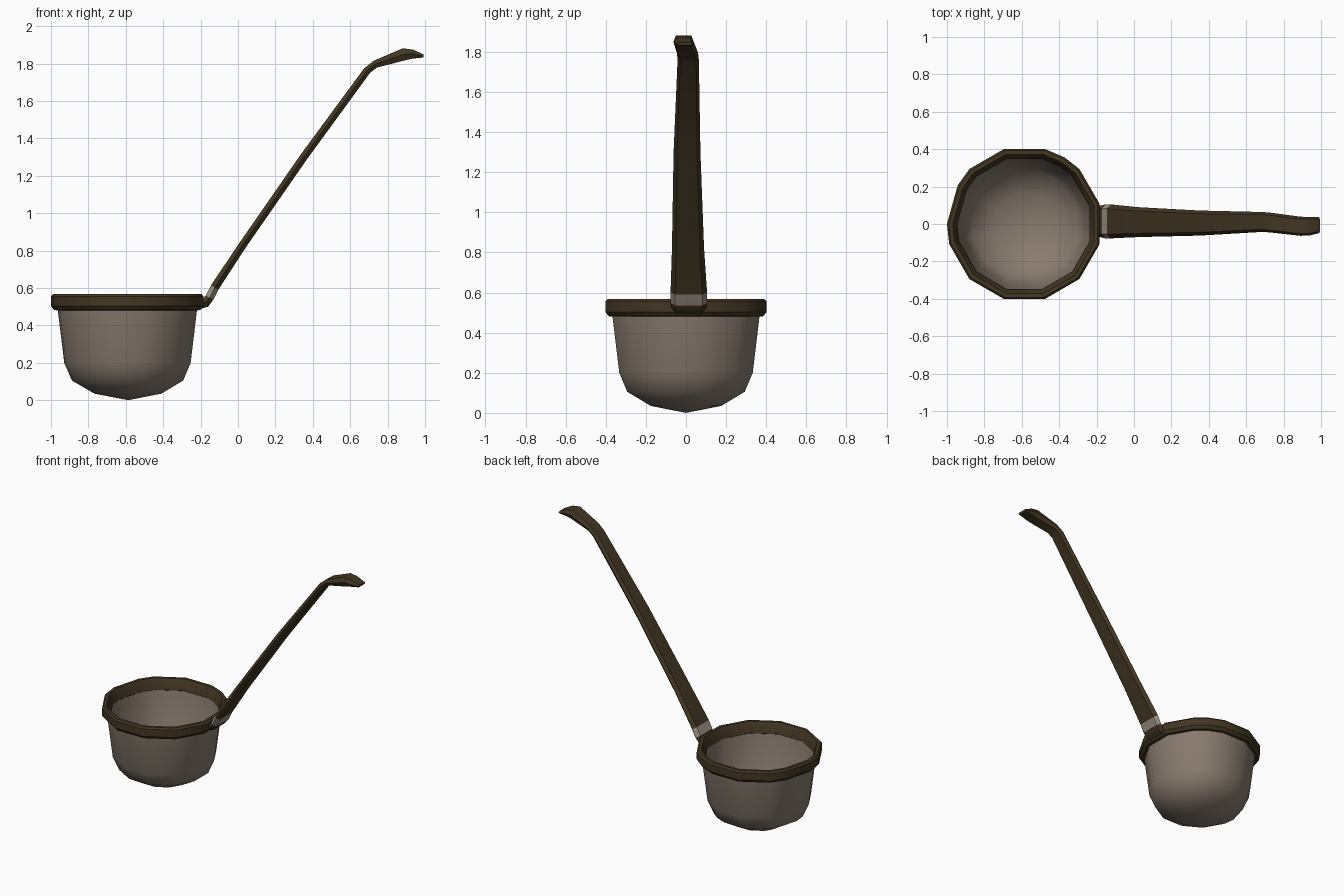
import bpy, bmesh, math
from mathutils import Vector

if "Cube" in bpy.data.objects:
    bpy.data.objects.remove(bpy.data.objects["Cube"])


def material(name, rgb):
    m = bpy.data.materials.new(name)
    m.diffuse_color = (*rgb, 1)
    m.use_nodes = True
    m.node_tree.nodes["Principled BSDF"].inputs["Base Color"].default_value = m.diffuse_color
    return m


BROWN = material("dark bronze", (0.056, 0.038, 0.017))
STEEL = material("worn metal", (0.25, 0.2, 0.16))
PALE = material("pale ferrule", (0.33, 0.28, 0.23))


def finish(name, bm, mats, angle):
    bmesh.ops.recalc_face_normals(bm, faces=bm.faces)
    me = bpy.data.meshes.new(name)
    bm.to_mesh(me)
    bm.free()
    for m in mats:
        me.materials.append(m)
    me.shade_smooth()
    me.set_sharp_from_angle(angle=math.radians(angle))
    ob = bpy.data.objects.new(name, me)
    bpy.context.collection.objects.link(ob)
    return ob


# Slightly irregular twelve-sided outline shared by rim and cup: angle, radius factor
CX = -0.586
OUTLINE = [(a, 1.035) for a in range(15, 360, 30)] + [(59, 1.035), (150, 1.025), (180, 1.03)]
OUTLINE = sorted(p for p in OUTLINE if p[0] != 165)


def lathe(name, profile, mat, angle, closed):
    bm = bmesh.new()
    rings = []
    for r, z in profile:
        if r == 0:
            rings.append([bm.verts.new((CX, 0, z))])
        else:
            rings.append([bm.verts.new((CX + r * f * math.cos(math.radians(a)),
                                        r * f * math.sin(math.radians(a)), z))
                          for a, f in OUTLINE])
    pairs = list(zip(rings, rings[1:])) + ([(rings[-1], rings[0])] if closed else [])
    n = len(OUTLINE)
    for lo, hi in pairs:
        for i in range(n):
            j = (i + 1) % n
            quad = [lo[i % len(lo)], lo[j % len(lo)], hi[j % len(hi)], hi[i % len(hi)]]
            bm.faces.new(list(dict.fromkeys(quad)))
    return finish(name, bm, [mat], angle)


# Cup: outer wall up from the pointed base, then inner wall back down
lathe("cup", [(0, 0), (0.176, 0.035), (0.293, 0.105), (0.333, 0.2), (0.369, 0.5),
              (0.353, 0.5), (0.318, 0.21), (0.278, 0.12), (0.165, 0.052), (0, 0.022)],
      STEEL, 70, False)

# Rolled rim around the mouth
lathe("rim", [(0.362, 0.48), (0.385, 0.482), (0.402, 0.503), (0.402, 0.555),
              (0.392, 0.567), (0.372, 0.567), (0.358, 0.54), (0.348, 0.492)],
      BROWN, 35, True)

# Handle stations: x, z, centre y, half width, half thickness
STATIONS = [(-0.215, 0.515, 0.014, 0.080, 0.030),
            (-0.172, 0.523, 0.014, 0.086, 0.026),
            (-0.152, 0.548, 0.014, 0.091, 0.023),
            (-0.125, 0.602, 0.014, 0.091, 0.023),
            (0.02, 0.822, 0.010, 0.080, 0.021),
            (0.35, 1.298, 0.005, 0.067, 0.021),
            (0.69, 1.762, 0.011, 0.053, 0.020),
            (0.735, 1.797, 0.007, 0.053, 0.020),
            (0.89, 1.850, -0.012, 0.051, 0.033),
            (0.935, 1.850, -0.012, 0.050, 0.024),
            (0.992, 1.840, -0.006, 0.042, 0.008)]
SECTION = [(1, 0), (0.75, 1), (-0.75, 1), (-1, 0), (-0.75, -1), (0.75, -1)]

bm = bmesh.new()
rings = []
for i, (x, z, cy, w, t) in enumerate(STATIONS):
    a, b = STATIONS[max(i - 1, 0)], STATIONS[min(i + 1, len(STATIONS) - 1)]
    d = Vector((b[0] - a[0], 0, b[1] - a[1])).normalized()
    up = Vector((-d.z, 0, d.x))
    rings.append([bm.verts.new(Vector((x, cy + u * w, z)) + up * v * t) for u, v in SECTION])
for k, (lo, hi) in enumerate(zip(rings, rings[1:])):
    for i in range(6):
        j = (i + 1) % 6
        f = bm.faces.new((lo[i], lo[j], hi[j], hi[i]))
        f.material_index = 1 if k == 2 else 0  # pale ferrule band at the base
bm.faces.new(rings[0])
bm.faces.new(rings[-1])
finish("handle", bm, [BROWN, PALE], 40)
